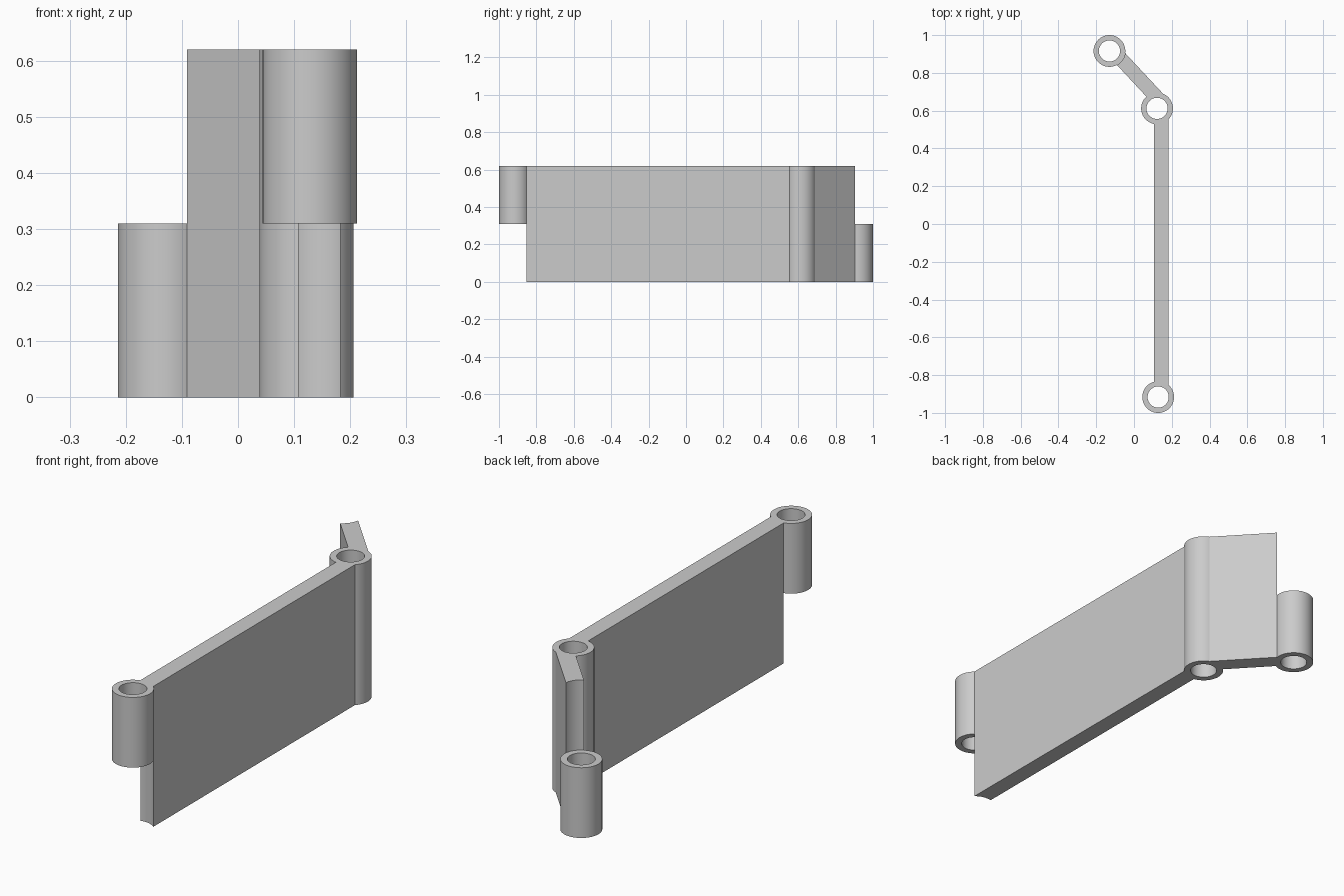
import bpy, bmesh, math
from mathutils import Vector

cube = bpy.data.objects.get("Cube")
if cube:
    bpy.data.objects.remove(cube, do_unlink=True)

HEIGHT, MID = 0.62, 0.31
OUTER, INNER = 0.084, 0.056
SEGMENTS = 96

grey = bpy.data.materials.new("plain grey")
grey.use_nodes = True
grey.diffuse_color = (0.6, 0.6, 0.6, 1)
grey.node_tree.nodes["Principled BSDF"].inputs["Base Color"].default_value = (0.6, 0.6, 0.6, 1)

# Pin centres
back_pin = Vector((-0.13, 0.916))
corner_pin = Vector((0.122, 0.612))
front_pin = Vector((0.128, -0.916))


def finish(bm, name):
    bmesh.ops.recalc_face_normals(bm, faces=bm.faces)
    mesh = bpy.data.meshes.new(name)
    bm.to_mesh(mesh)
    bm.free()
    mesh.materials.append(grey)
    obj = bpy.data.objects.new(name, mesh)
    bpy.context.collection.objects.link(obj)
    bpy.ops.object.select_all(action='DESELECT')
    obj.select_set(True)
    bpy.context.view_layer.objects.active = obj
    bpy.ops.object.shade_smooth_by_angle(angle=math.radians(30))


def barrel(name, centre, z0, z1):
    """Open hinge tube: a rectangular section swept round its pin."""
    bm = bmesh.new()
    rings = []
    for i in range(SEGMENTS):
        a = math.tau * i / SEGMENTS
        c, s = math.cos(a), math.sin(a)
        section = ((INNER, z0), (OUTER, z0), (OUTER, z1), (INNER, z1))
        rings.append([bm.verts.new((centre.x + r * c, centre.y + r * s, z))
                      for r, z in section])
    for i, ring in enumerate(rings):
        prev = rings[i - 1]
        for j in range(4):
            bm.faces.new((prev[j - 1], prev[j], ring[j], ring[j - 1]))
    finish(bm, name)


def leaf(name, start, end, along, low, high):
    """Flat plate between two side lines, scooped at both ends to fit the barrels."""
    along = along.normalized()
    across = Vector((-along.y, along.x))
    if across.x < 0:
        across = -across

    def scoop(centre, sign):
        a0, a1 = (math.asin((k - across.dot(centre)) / OUTER) for k in (low, high))
        steps = 16
        angles = [a0 + (a1 - a0) * i / steps for i in range(steps + 1)]
        return [centre + OUTER * (across * math.sin(a) + sign * along * math.cos(a))
                for a in angles]

    outline = scoop(start, 1) + scoop(end, -1)[::-1]
    bm = bmesh.new()
    base = bm.faces.new([bm.verts.new((p.x, p.y, 0)) for p in outline])
    top = bmesh.ops.extrude_face_region(bm, geom=[base], use_keep_orig=True)
    moved = [g for g in top["geom"] if isinstance(g, bmesh.types.BMVert)]
    bmesh.ops.translate(bm, verts=moved, vec=(0, 0, HEIGHT))
    finish(bm, name)


# Hinge barrels
barrel("back_barrel", back_pin, 0, MID)
barrel("corner_barrel", corner_pin, 0, HEIGHT)
barrel("front_barrel", front_pin, MID, HEIGHT)

# Plates joining the barrels
leaf("long_plate", front_pin, corner_pin, Vector((0, 1)), 0.107, 0.183)
leaf("short_plate", back_pin, corner_pin, Vector((0.682, -0.731)), 0.508, 0.583)
